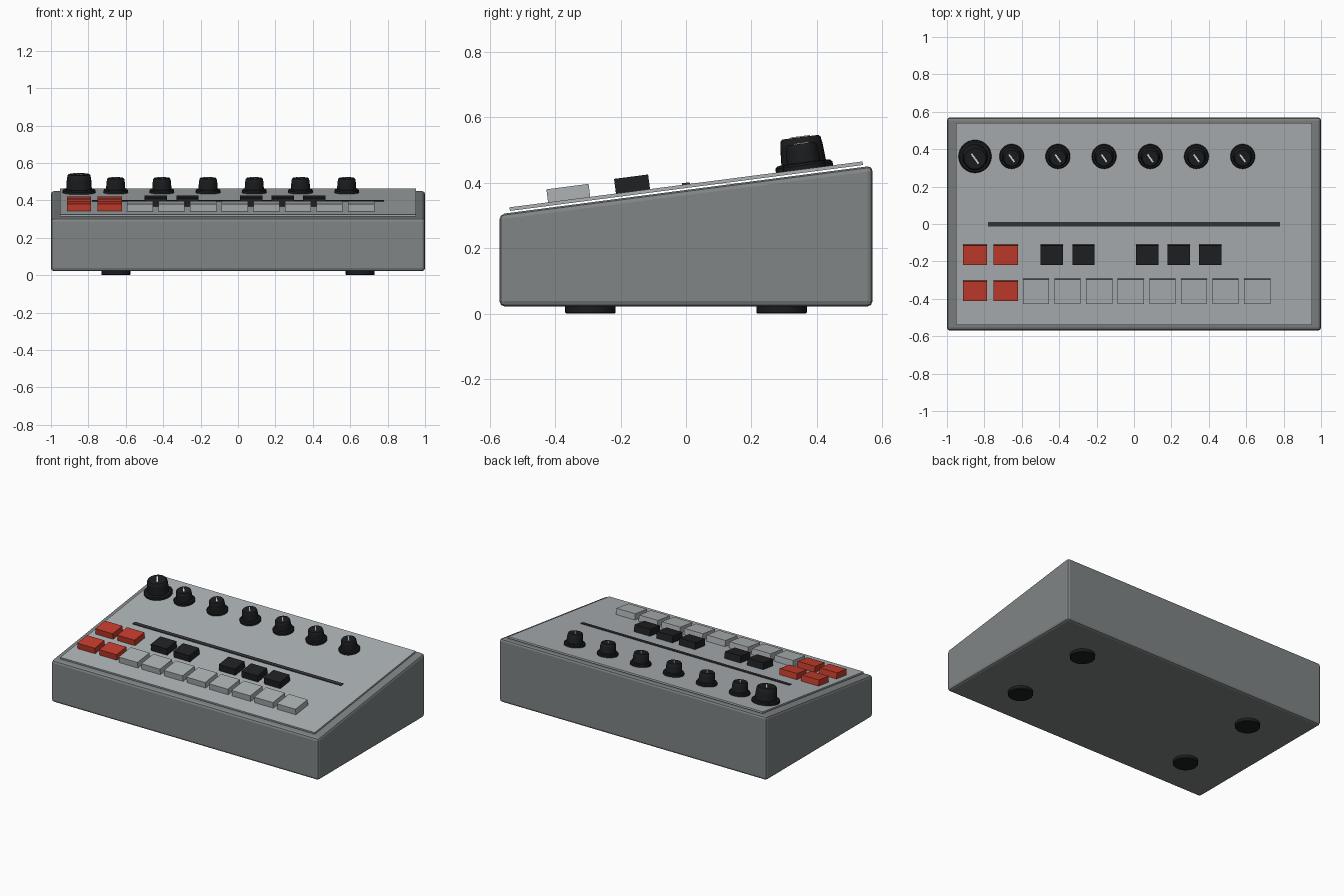
import bpy, bmesh, math
from mathutils import Matrix, Vector

if "Cube" in bpy.data.objects:
    bpy.data.objects.remove(bpy.data.objects["Cube"])

TILT = math.atan(0.13)
PANEL_Z = 0.395            # panel surface height at y = 0


def material(name, r, g, b):
    m = bpy.data.materials.new(name)
    m.diffuse_color = (r, g, b, 1)
    m.use_nodes = True
    m.node_tree.nodes["Principled BSDF"].inputs["Base Color"].default_value = m.diffuse_color
    return m


BODY = material("body grey", 0.215, 0.232, 0.235)
PANEL = material("panel grey", 0.42, 0.45, 0.465)
KEY = material("key grey", 0.42, 0.45, 0.46)
RED = material("red", 0.56, 0.045, 0.025)
BLACK = material("button black", 0.014, 0.015, 0.016)
KNOB = material("knob black", 0.011, 0.012, 0.013)
SLOT = material("line charcoal", 0.035, 0.036, 0.042)
MARK = material("marker white", 0.75, 0.75, 0.75)


def on_panel(x, y, h=0.0):
    """Frame standing on the sloped panel, raised h along its normal."""
    return (Matrix.Translation((x, y, PANEL_Z + 0.13 * y))
            @ Matrix.Rotation(TILT, 4, 'X') @ Matrix.Translation((0, 0, h)))


def finish(bm, name, mat, smooth=False):
    bmesh.ops.recalc_face_normals(bm, faces=bm.faces)
    me = bpy.data.meshes.new(name)
    bm.to_mesh(me)
    bm.free()
    me.materials.append(mat)
    ob = bpy.data.objects.new(name, me)
    bpy.context.collection.objects.link(ob)
    if smooth:
        bpy.ops.object.select_all(action='DESELECT')
        ob.select_set(True)
        bpy.context.view_layer.objects.active = ob
        bpy.ops.object.shade_smooth_by_angle(angle=math.radians(35))
    return ob


def block(name, size, frame, mat):
    """Box whose underside centre sits on the frame origin."""
    bm = bmesh.new()
    bmesh.ops.create_cube(bm, size=1, matrix=frame
                          @ Matrix.Translation((0, 0, size[2] / 2))
                          @ Matrix.Diagonal((*size, 1)))
    return finish(bm, name, mat)


def lathe(name, profile, frame, mat, sides=32):
    """Turned solid from (radius, height) points."""
    bm = bmesh.new()
    rings = [[bm.verts.new(frame @ Vector((r * math.cos(a), r * math.sin(a), z)))
              for a in (2 * math.pi * i / sides for i in range(sides))]
             for r, z in profile]
    for lo, hi in zip(rings, rings[1:]):
        for i in range(sides):
            j = (i + 1) % sides
            bm.faces.new((lo[i], lo[j], hi[j], hi[i]))
    bm.faces.new(rings[0][::-1])
    bm.faces.new(rings[-1])
    return finish(bm, name, mat, True)


# Wedge-shaped case from its side profile
bm = bmesh.new()
side = [(-0.57, 0.022), (0.57, 0.022), (0.57, 0.452), (-0.57, 0.304)]
face = bm.faces.new([bm.verts.new((-1, y, z)) for y, z in side])
ext = bmesh.ops.extrude_face_region(bm, geom=[face])
bmesh.ops.translate(bm, vec=(2, 0, 0),
                    verts=[v for v in ext["geom"] if isinstance(v, bmesh.types.BMVert)])
case = finish(bm, "case", BODY)
bev = case.modifiers.new("edges", 'BEVEL')
bev.width, bev.segments = 0.016, 2

# Sloped control panel and the dividing line
block("control_panel", (1.905, 1.088, 0.011), on_panel(0, 0, -0.011), PANEL)
block("divider_line", (1.56, 0.024, 0.005), on_panel(0, 0), SLOT)

# Red buttons, two by two
for y in (-0.162, -0.354):
    for x in (-0.85, -0.686):
        block("red_button", (0.13, 0.105, 0.04), on_panel(x, y), RED)

# Black buttons
for x in (-0.44, -0.27, 0.07, 0.239, 0.407):
    block("black_button", (0.12, 0.105, 0.045), on_panel(x, -0.162), BLACK)

# Row of eight step keys
for i in range(8):
    block("step_key", (0.14, 0.13, 0.04), on_panel(-0.524 + 0.169 * i, -0.357), KEY)

# Knobs: one large and six small, each with a pointer mark
for x, r, h in [(-0.85, 0.088, 0.098)] + [(-0.654 + 0.247 * i, 0.066, 0.078) for i in range(6)]:
    lathe("knob", [(r, 0), (r, 0.012), (r * 0.93, 0.018), (r * 0.78, 0.02),
                   (r * 0.74, h * 0.72), (r * 0.70, h - 0.006), (r * 0.64, h)],
          on_panel(x, 0.362), KNOB)
    block("knob_marker", (0.009, r * 0.75, 0.003),
          on_panel(x, 0.362, h) @ Matrix.Rotation(math.radians(35), 4, 'Z'), MARK)

# Rubber feet
for x in (-0.653, 0.653):
    for y in (-0.292, 0.292):
        lathe("foot", [(0.074, 0), (0.077, 0.004), (0.077, 0.024)],
              Matrix.Translation((x, y, 0)), KNOB)
